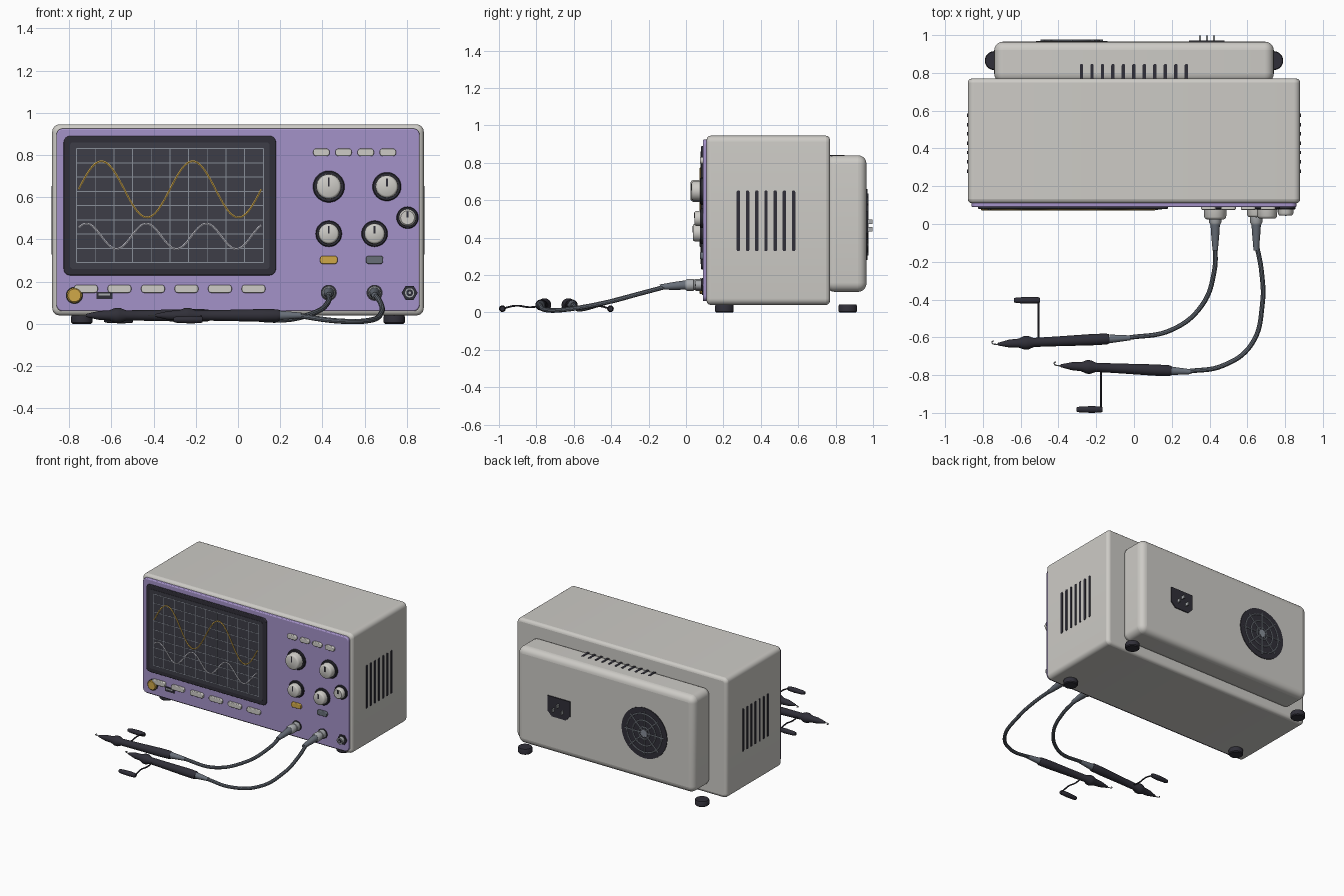
import bpy, bmesh
from math import sin, cos, pi, radians
from mathutils import Vector, Matrix

if "Cube" in bpy.data.objects:
    bpy.data.objects.remove(bpy.data.objects["Cube"], do_unlink=True)


def material(name, *rgb):
    lin = [((c / 255 + 0.055) / 1.055) ** 2.4 for c in rgb] + [1]
    m = bpy.data.materials.new(name)
    m.use_nodes = True
    m.diffuse_color = lin
    bsdf = m.node_tree.nodes["Principled BSDF"]
    bsdf.inputs["Base Color"].default_value = lin
    bsdf.inputs["Roughness"].default_value = 0.6
    return m


CASE = material("warm grey plastic", 205, 203, 198)
PURPLE = material("lilac panel", 164, 146, 200)
DARK = material("charcoal rubber", 48, 47, 56)
SCREEN = material("screen glass", 61, 61, 71)
YELLOW = material("amber", 208, 168, 72)
CABLE = material("slate cable", 104, 111, 121)
METAL = material("connector metal", 168, 171, 174)
GRID = material("grid grey", 136, 142, 152)
TRACE = material("pale trace", 196, 196, 204)

X, Y, Z = Vector((1, 0, 0)), Vector((0, 1, 0)), Vector((0, 0, 1))


def finish(ob, mat):
    ob.data.materials.append(mat)
    bpy.ops.object.select_all(action='DESELECT')
    ob.select_set(True)
    bpy.context.view_layer.objects.active = ob
    bpy.ops.object.shade_smooth_by_angle(angle=radians(35))
    return ob


def mesh_object(name, bm, mat, matrix):
    bmesh.ops.recalc_face_normals(bm, faces=bm.faces)
    me = bpy.data.meshes.new(name)
    bm.to_mesh(me)
    bm.free()
    ob = bpy.data.objects.new(name, me)
    bpy.context.collection.objects.link(ob)
    ob.matrix_world = matrix
    return finish(ob, mat)


def prism(name, outline, depth, loc, mat, normal=-Y, up=Z, bevel=0.0, seg=3):
    """Extrude a flat outline from loc along normal, rounding its rims."""
    bm = bmesh.new()
    face = bm.faces.new([bm.verts.new((u, v, 0)) for u, v in outline])
    new = bmesh.ops.extrude_face_region(bm, geom=[face])["geom"]
    bmesh.ops.translate(bm, vec=(0, 0, depth),
                        verts=[g for g in new if isinstance(g, bmesh.types.BMVert)])
    matrix = Matrix((up.cross(normal), up, normal)).transposed().to_4x4()
    matrix.translation = loc
    ob = mesh_object(name, bm, mat, matrix)
    if bevel:
        mod = ob.modifiers.new("Rounded rims", 'BEVEL')
        mod.width, mod.segments = bevel, seg
        mod.limit_method, mod.angle_limit = 'ANGLE', radians(40)
    return ob


def slab(name, w, h, depth, loc, mat, r=0.0, **kw):
    """Rounded rectangle prism."""
    a, b = w / 2 - r, h / 2 - r
    pts = []
    for k, (sx, sy) in enumerate(((1, 1), (-1, 1), (-1, -1), (1, -1))):
        steps = 6 if r else 0
        for i in range(steps + 1):
            t = (k + i / max(steps, 1)) * pi / 2
            pts.append((sx * a + r * cos(t), sy * b + r * sin(t)))
    return prism(name, pts, depth, loc, mat, **kw)


def lathe(name, profile, loc, mat, axis=-Y, n=32):
    """Turn (distance, radius) pairs around an axis, capped at both ends."""
    bm = bmesh.new()
    rings = [[bm.verts.new((r * cos(2 * pi * i / n), r * sin(2 * pi * i / n), t))
              for i in range(n)] for t, r in profile]
    for a, b in zip(rings, rings[1:]):
        for i in range(n):
            j = (i + 1) % n
            bm.faces.new((a[i], a[j], b[j], b[i]))
    bm.faces.new(rings[0])
    bm.faces.new(rings[-1])
    matrix = Vector(axis).to_track_quat('Z', 'Y').to_matrix().to_4x4()
    matrix.translation = loc
    return mesh_object(name, bm, mat, matrix)


def tube(name, points, radius, mat, smooth=True, cyclic=False, sides=2):
    cu = bpy.data.curves.new(name, 'CURVE')
    cu.dimensions, cu.bevel_depth, cu.bevel_resolution = '3D', radius, sides
    cu.use_fill_caps, cu.resolution_u = True, 8
    sp = cu.splines.new('BEZIER' if smooth else 'POLY')
    dots = sp.bezier_points if smooth else sp.points
    dots.add(len(points) - 1)
    for d, p in zip(dots, points):
        if smooth:
            d.co, d.handle_left_type, d.handle_right_type = p, 'AUTO', 'AUTO'
        else:
            d.co = (*p, 1)
    sp.use_cyclic_u = cyclic
    ob = bpy.data.objects.new(name, cu)
    bpy.context.collection.objects.link(ob)
    bpy.ops.object.select_all(action='DESELECT')
    ob.select_set(True)
    bpy.context.view_layer.objects.active = ob
    bpy.ops.object.convert(target='MESH')
    return finish(bpy.context.object, mat)


# Case, rear housing, front panel and feet
slab("case", 1.76, 0.905, 0.66, (0, 0.77, 0.4925), CASE, r=0.035, bevel=0.022)
slab("rear_housing", 1.48, 0.73, 0.215, (0, 0.75, 0.475), CASE, r=0.05, normal=Y, bevel=0.045, seg=5)
slab("front_panel", 1.72, 0.865, 0.03, (0, 0.12, 0.4925), PURPLE, r=0.03, bevel=0.006)
for x in (-0.74, 0.74):
    for y in (0.205, 0.865):
        lathe("foot", [(0, 0.044), (0.006, 0.05), (0.034, 0.05), (0.042, 0.046)], (x, y, 0), DARK, axis=Z)

# Screen with grid and traces
slab("screen_bezel", 1.005, 0.66, 0.015, (-0.323, 0.095, 0.56), DARK, r=0.03, bevel=0.005)
slab("screen", 0.945, 0.60, 0.003, (-0.323, 0.081, 0.56), SCREEN, r=0.015)
for i in range(11):
    slab("grid_column", 0.004, 0.54, 0.002, (-0.765 + i * 0.0885, 0.079, 0.56), GRID)
for i in range(9):
    slab("grid_row", 0.885, 0.004, 0.002, (-0.3225, 0.079, 0.29 + i * 0.0675), GRID)


def trace(name, mid, amp, period, phase, mat):
    xs = [-0.755 + 0.865 * i / 96 for i in range(97)]
    tube(name, [(x, 0.077, mid + amp * sin(2 * pi * (x + 0.755) / period + phase)) for x in xs],
         0.0045, mat, smooth=False, sides=1)


trace("amber_trace", 0.637, 0.133, 0.4325, 0, YELLOW)
trace("pale_trace", 0.415, 0.06, 0.284, 0.75, TRACE)

# Buttons and small sockets
for i in range(4):
    slab("menu_button", 0.078, 0.036, 0.02, (0.395 + i * 0.105, 0.095, 0.812), CASE, r=0.016, bevel=0.005)
for i in range(6):
    slab("soft_key", 0.112, 0.038, 0.02, (-0.72 + i * 0.1587, 0.095, 0.166), CASE, r=0.016, bevel=0.005)
for x, mat in ((0.43, YELLOW), (0.647, CABLE)):
    slab("channel_button", 0.082, 0.038, 0.02, (x, 0.095, 0.303), mat, r=0.013, bevel=0.005)
lathe("power_ring", [(0, 0.041), (0.01, 0.041)], (-0.775, 0.095, 0.135), DARK)
lathe("power_button", [(0, 0.036), (0.018, 0.036), (0.024, 0.03)], (-0.775, 0.095, 0.135), YELLOW)
slab("usb_shell", 0.076, 0.034, 0.008, (-0.633, 0.093, 0.135), DARK)
slab("usb_tongue", 0.055, 0.009, 0.003, (-0.633, 0.086, 0.139), METAL)

# Knobs: dark skirt, pale cap, pointer line
for x, z, r, tip in ((0.43, 0.65, 0.075, 0.025), (0.705, 0.65, 0.068, 0.03), (0.43, 0.427, 0.062, 0.037),
                     (0.647, 0.427, 0.062, 0.037), (0.803, 0.503, 0.052, 0.045)):
    d, c = 0.095 - tip, r * 0.8
    lathe("knob_skirt", [(0, r), (0.014, r), (0.019, r * 0.93)], (x, 0.095, z), DARK)
    lathe("knob_cap", [(0, c), (d - 0.012, c * 0.97), (d - 0.004, c * 0.9), (d, c * 0.78)], (x, 0.095, z), CASE)
    slab("knob_pointer", 0.009, c * 0.7, 0.002, (x, tip, z + c * 0.38), DARK)

# Signal sockets; the third one is bare
for x in (0.43, 0.647):
    lathe("socket_collar", [(0, 0.038), (0.008, 0.038)], (x, 0.094, 0.147), DARK)
    lathe("plug", [(0, 0.032), (0.04, 0.032), (0.042, 0.028), (0.05, 0.028), (0.052, 0.032),
                   (0.085, 0.032), (0.095, 0.026)], (x, 0.092, 0.147), METAL)
    lathe("plug_relief", [(0, 0.025), (0.05, 0.022), (0.14, 0.014)], (x, 0, 0.147), CABLE, axis=(0, -1, -0.08))
lathe("socket_nut", [(0, 0.038), (0.014, 0.038)], (0.813, 0.094, 0.147), DARK, n=6)
lathe("socket_barrel", [(0, 0.024), (0.042, 0.024)], (0.813, 0.094, 0.147), METAL)
lathe("socket_hole", [(0, 0.016), (0.002, 0.016)], (0.813, 0.052, 0.147), DARK)
lathe("socket_pin", [(0, 0.006), (0.004, 0.006)], (0.813, 0.051, 0.147), METAL)

# Probes: cable, body, hook and ground lead
PROBE = [(0, 0.007), (0.03, 0.014), (0.06, 0.021), (0.11, 0.024), (0.14, 0.036), (0.16, 0.036),
         (0.19, 0.024), (0.32, 0.026), (0.50, 0.030), (0.575, 0.029), (0.59, 0.024)]


def probe(tail, tip, cable, side):
    tail, tip = Vector(tail), Vector(tip)
    axis = (tail - tip).normalized()
    tube("probe_cable", cable + [tail + axis * 0.09], 0.0125, CABLE, sides=3)
    lathe("probe_body", PROBE, tip, DARK, axis=axis)
    lathe("probe_relief", [(0, 0.023), (0.11, 0.013)], tail, CABLE, axis=axis)
    hook = [(0.01, 0), (-0.015, 0), (-0.03, 0.005), (-0.032, 0.014), (-0.022, 0.018)]
    tube("probe_hook", [tip + axis * a + Y * b for a, b in hook], 0.003, METAL)
    root = tip + axis * 0.215
    end = Vector((root.x, root.y + side * 0.222, 0.02))
    tube("ground_lead", [root, root + Vector((0, side * 0.07, -0.012)),
                         root + Vector((0, side * 0.15, -0.004)), end], 0.005, DARK)
    lathe("ground_clip", [(-0.008, 0.012), (0, 0.016), (0.05, 0.018), (0.115, 0.015), (0.13, 0.011)],
          end, DARK, axis=-X, n=12)


probe((-0.13, -0.608, 0.04), (-0.72, -0.636, 0.04),
      [(0.43, -0.1, 0.14), (0.425, -0.25, 0.10), (0.36, -0.43, 0.052), (0.2, -0.56, 0.018)], 1)
probe((0.19, -0.777, 0.04), (-0.39, -0.75, 0.04),
      [(0.647, -0.1, 0.14), (0.675, -0.25, 0.10), (0.68, -0.42, 0.055), (0.62, -0.64, 0.016),
       (0.47, -0.75, 0.014)], -1)

# Vents on both sides and on top of the rear housing
for s in (-1, 1):
    for i in range(7):
        slab("side_vent", 0.018, 0.325, 0.006, (s * 0.878, 0.28 + i * 0.0492, 0.49), DARK, r=0.008, normal=X * s)
for i in range(11):
    slab("top_vent", 0.018, 0.09, 0.005, (-0.278 + i * 0.0555, 0.802, 0.837), DARK, r=0.008, normal=Z, up=Y)

# Fan and its grille
fan = Vector((-0.33, 0.972, 0.47))
lathe("fan_plate", [(0, 0.19), (0.01, 0.19)], fan - Y * 0.012, DARK, axis=Y, n=40)


def around(r, i, n):
    return fan + Vector((r * cos(2 * pi * i / n), 0, r * sin(2 * pi * i / n)))


for r in (0.045, 0.095, 0.145):
    tube("fan_ring", [around(r, i, 32) for i in range(32)], 0.005, GRID, smooth=False, cyclic=True)
for i in range(8):
    tube("fan_spoke", [around(0.02, i, 8), around(0.165, i, 8)], 0.005, GRID, smooth=False)
lathe("fan_hub", [(0, 0.028), (0.004, 0.028)], fan, GRID, axis=Y)

# Power inlet with chamfered lower corners
w, h, c = 0.093, 0.075, 0.035
prism("power_inlet", [(-w, h), (-w, c - h), (c - w, -h), (w - c, -h), (w, c - h), (w, h)],
      0.012, (0.385, 0.96, 0.465), DARK, normal=Y)
for dx, z in ((-0.037, 0.446), (0, 0.486), (0.037, 0.446)):
    slab("inlet_pin", 0.009, 0.024, 0.03, (0.386 + dx, 0.967, z), METAL, normal=Y)
